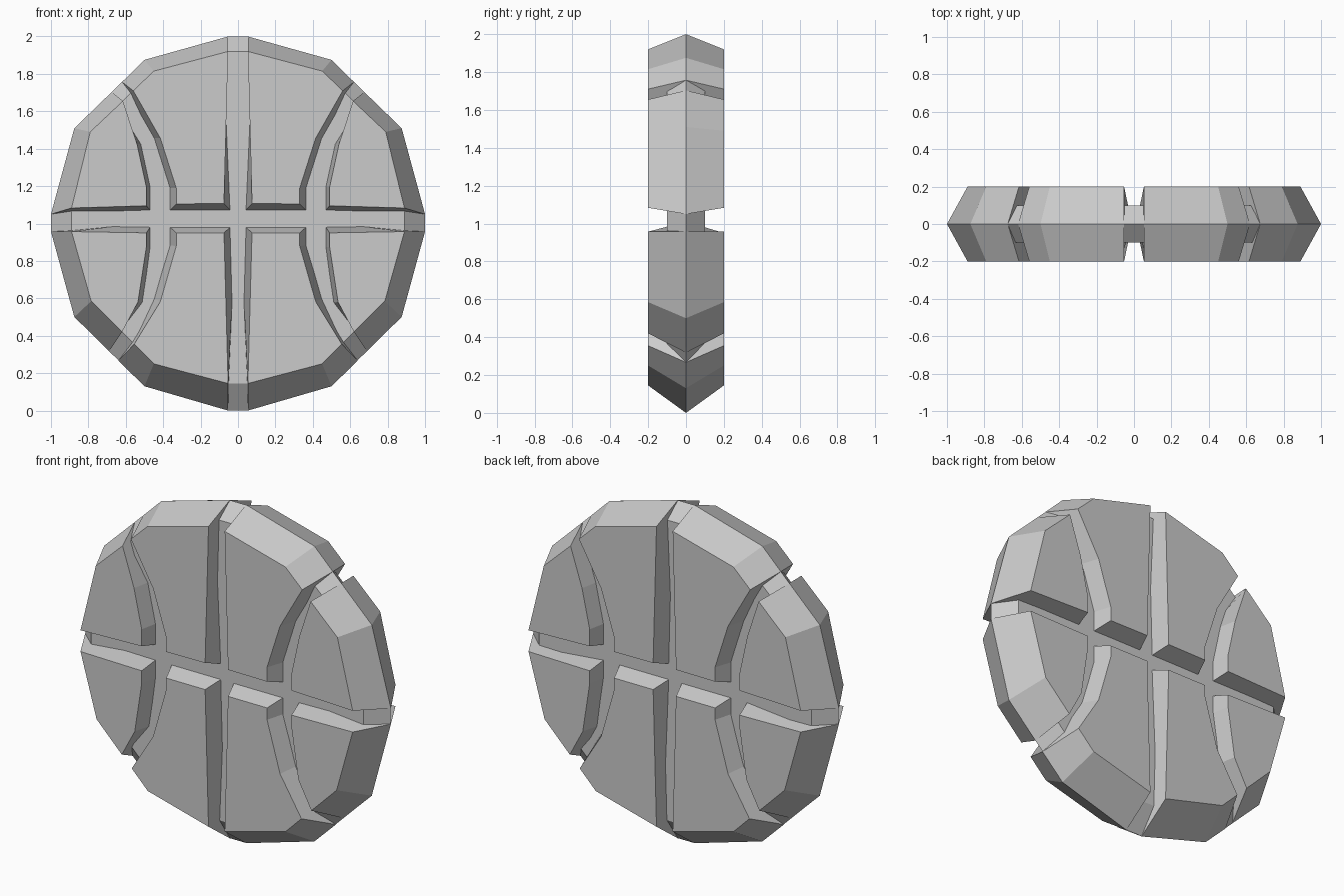
import bpy, bmesh


def loft(name, face, mid, half_depth):
    """Closed solid: face outline at +-half_depth, mid outline at y = 0."""
    bm = bmesh.new()
    rings = []
    for pts, y in ((face, -half_depth), (mid, 0), (face, half_depth)):
        rings.append([bm.verts.new((x, y, z)) for x, z in pts])
    n = len(face)
    for a, b in zip(rings, rings[1:]):
        for i in range(n):
            j = (i + 1) % n
            bm.faces.new((a[i], a[j], b[j], b[i]))
    bm.faces.new(rings[0])
    bm.faces.new(rings[-1][::-1])
    bmesh.ops.recalc_face_normals(bm, faces=bm.faces)
    me = bpy.data.meshes.new(name)
    bm.to_mesh(me)
    bm.free()
    bpy.context.collection.objects.link(bpy.data.objects.new(name, me))


def flip(pts):
    return [(-x, z) for x, z in pts]


# Right-hand panels: (face outline, mid-plane outline)
panels = {
    "upper_inner_panel": (
        [(.075, 1.107), (.053, 1.92), (.45, 1.815), (.56, 1.71), (.415, 1.456), (.33, 1.19), (.33, 1.105)],
        [(.011, 1.04), (.053, 2.0), (.5, 1.875), (.62, 1.757), (.48, 1.456), (.396, 1.19), (.396, 1.04)]),
    "upper_outer_panel": (
        [(.49, 1.095), (.49, 1.195), (.54, 1.425), (.615, 1.655), (.79, 1.49), (.89, 1.083)],
        [(.45, 1.05), (.45, 1.195), (.5, 1.425), (.675, 1.703), (.875, 1.51), (1.0, 1.05)]),
    "lower_inner_panel": (
        [(.075, .95), (.33, .95), (.33, .88), (.415, .583), (.555, .355), (.45, .25), (.053, .145)],
        [(.011, 1.01), (.396, 1.01), (.396, .885), (.48, .61), (.64, .267), (.5, .13), (.053, 0)]),
    "lower_outer_panel": (
        [(.49, .95), (.49, .875), (.535, .58), (.62, .42), (.785, .585), (.89, .957)],
        [(.45, 1.01), (.45, .875), (.49, .575), (.688, .318), (.875, .5), (1.0, .957)]),
}
for name, (face, mid) in panels.items():
    loft(name + "_right", face, mid, 0.2)
    loft(name + "_left", flip(face), flip(mid), 0.2)

# Thinner core disc that forms the groove floors
core_face = [(.053, 1.92), (.45, 1.815), (.79, 1.49), (.89, 1.083),
             (.89, .957), (.785, .585), (.45, .25), (.053, .145)]
core_mid = [(.053, 1.999), (.5, 1.874), (.874, 1.51), (.999, 1.05),
            (.999, .957), (.874, .5), (.5, .131), (.053, .001)]
loft("groove_core", core_face + flip(core_face)[::-1],
     core_mid + flip(core_mid)[::-1], 0.1)
